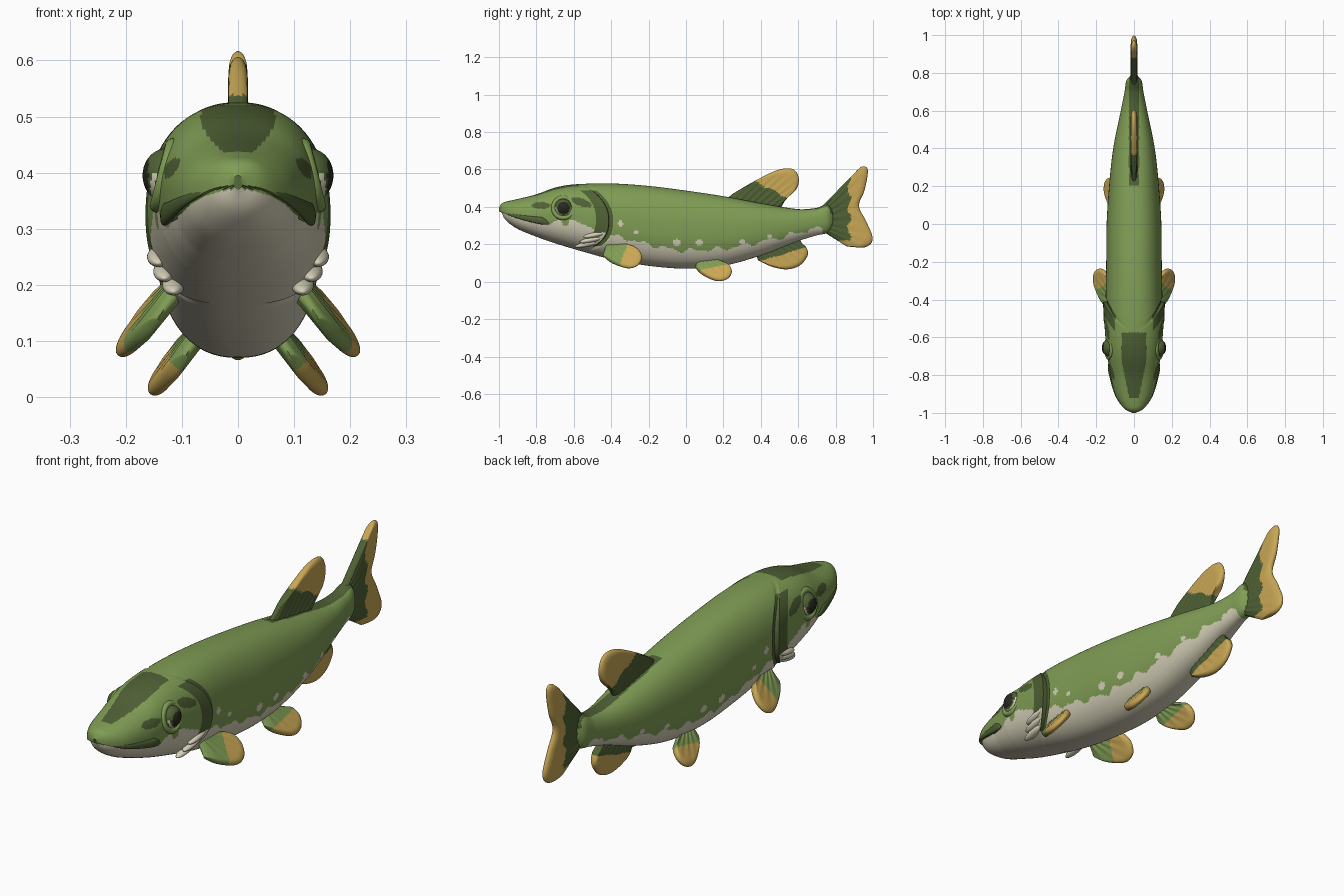
import bpy, bmesh, math
from mathutils import Vector

if "Cube" in bpy.data.objects:
    bpy.data.objects.remove(bpy.data.objects["Cube"])


def material(name, rgb):
    m = bpy.data.materials.new(name)
    m.diffuse_color = (*rgb, 1)
    m.use_nodes = True
    m.node_tree.nodes["Principled BSDF"].inputs["Base Color"].default_value = m.diffuse_color
    return m


GREEN, DARK, CREAM, GOLD, BLACK = range(5)
MATS = [material("leaf green", (0.215, 0.335, 0.09)),
        material("dark green", (0.078, 0.118, 0.035)),
        material("belly cream", (0.67, 0.63, 0.48)),
        material("fin gold", (0.58, 0.385, 0.09)),
        material("pupil black", (0.02, 0.022, 0.015))]


def finish(name, bm, angle=50):
    bmesh.ops.recalc_face_normals(bm, faces=bm.faces)
    for f in bm.faces:
        f.smooth = True
    me = bpy.data.meshes.new(name)
    bm.to_mesh(me)
    bm.free()
    for m in MATS:
        me.materials.append(m)
    me.set_sharp_from_angle(angle=math.radians(angle))
    ob = bpy.data.objects.new(name, me)
    bpy.context.collection.objects.link(ob)
    return ob


def spline(table, t):
    """Smooth value through rows of (position, values...)."""
    t = min(max(t, table[0][0]), table[-1][0])
    i = max(k for k in range(len(table) - 1) if table[k][0] <= t)
    a, b = table[i], table[i + 1]
    p, q = table[max(i - 1, 0)], table[min(i + 2, len(table) - 1)]
    h = b[0] - a[0]
    s = (t - a[0]) / h
    out = []
    for k in range(1, len(a)):
        m0 = (b[k] - p[k]) / (b[0] - p[0]) * h
        m1 = (q[k] - a[k]) / (q[0] - a[0]) * h
        out.append((2*s**3 - 3*s*s + 1)*a[k] + (s**3 - 2*s*s + s)*m0
                   + (3*s*s - 2*s**3)*b[k] + (s**3 - s*s)*m1)
    return out


# Body profile: y, top z, bottom z, half width
BODY = [(-1, .395, .37, .008), (-.985, .419, .338, .042), (-.95, .431, .305, .074),
        (-.9, .442, .275, .1), (-.8, .467, .236, .125), (-.7, .503, .205, .14),
        (-.6, .52, .175, .148), (-.4, .525, .12, .15), (-.2, .512, .085, .147),
        (0, .487, .07, .145), (.2, .457, .085, .132), (.4, .42, .14, .11),
        (.6, .388, .217, .07), (.7, .395, .248, .05), (.76, .415, .263, .04),
        (.785, .385, .295, .02)]
# Edge between the pale belly and the green back; it is the mouth line in front
EDGE = [(-1, .376), (-.89, .338), (-.73, .308), (-.69, .328), (-.62, .333), (-.5, .285),
        (-.42, .255), (-.3, .225), (-.1, .178), (0, .167), (.2, .177), (.3, .192),
        (.5, .235), (.65, .272), (.72, .285)]
SPOTS = [(-.35, .31, .014), (-.265, .265, .013), (-.05, .208, .02), (.07, .21, .019),
         (.3, .212, .014), (.445, .242, .013), (.56, .255, .012), (.67, .268, .016)]


def body_point(y0, t):
    # rings bend forward around the gill so the gill cover has a curved edge
    y = y0 - .15 * math.exp(-((y0 + .42) / .22) ** 2) * math.sin(t) ** 2
    top, bot, w = spline(BODY, y)
    c, s = math.cos(t), math.sin(t)
    if -.72 < y0 < -.412:
        w *= 1 + .10 * ((y0 + .72) / .31) ** 1.5 * c * c
    elif -.412 <= y0 < -.39:
        w *= .96
    x = w * math.copysign(abs(c) ** .87, c)
    z = (top + bot) / 2 + (top - bot) / 2 * math.copysign(abs(s) ** .87, s)
    if y < -.7 and z < spline(EDGE, y)[0]:       # lower jaw set inside the upper
        inset = min(1, (-.7 - y) / .12)
        x *= 1 - .07 * inset
        y += .014 * inset
    return Vector((x, y, z))


def body_colour(c, y0):
    x, y, z = abs(c.x), c.y, c.z
    if -.478 < y0 < -.395 and .262 < z < .49:
        return DARK                              # gill rim
    if -.415 < y0 < -.39 and .19 < z < .49:
        return DARK                              # gill slit
    if -.92 < y < -.575 and z > .4 and x < min(.066, .026 + (y + .92) * .2):
        return DARK                              # crown patch
    if y > .2 and z > .36 and x < .027:
        return DARK                              # stripe along the rear back
    if math.hypot((y + .775) / .05, (z - .408) / .018) < 1 and x > .05:
        return DARK                              # nostril patch
    if math.hypot((y + .56) / .055, (z - .425 + (y + .56) * .3) / .022) < 1 and x > .05:
        return DARK                              # streak behind eye
    if math.hypot(y + .645, z - .32) < .02:
        return GREEN                             # cheek spot
    e = spline(EDGE, y)[0]
    if y > -.4:
        e += .009 * math.sin(y * 47) + .005 * math.sin(y * 83)
    if y < .73 and z < e:
        return CREAM
    if any(math.hypot(y - a, z - b) < r for a, b, r in SPOTS):
        return CREAM
    return GREEN


N = 160
ys = [-1, -.996, -.991] + [-.985 + i * .008 for i in range(72)] + [-.413, -.411]
ys += [-.405 + i * .008 for i in range(148)] + [.78, .785]
bm = bmesh.new()
rings = [[bm.verts.new(body_point(y, 2 * math.pi * k / N)) for k in range(N)] for y in ys]
for i in range(len(rings) - 1):
    for k in range(N):
        f = bm.faces.new((rings[i][k], rings[i][(k + 1) % N],
                          rings[i + 1][(k + 1) % N], rings[i + 1][k]))
        f.material_index = body_colour(f.calc_center_median(), (ys[i] + ys[i + 1]) / 2)
for r in (rings[0], rings[-1]):
    bm.faces.new(r)
finish("body", bm)


def fin(name, base, tip, thick, is_gold, place, inner=DARK, rays=9):
    """Lens-shaped fin between a base line and a tip curve of (y, z) points."""
    nu, nv = 56, 26
    rows = [(i / (len(tip) - 1), *p) for i, p in enumerate(tip)]
    bm = bmesh.new()
    for side in (1, -1):
        grid, flat = [], []
        for i in range(nu + 1):
            u = i / nu
            a = Vector(base[0]).lerp(Vector(base[1]), u)
            b = Vector(spline(rows, u))
            col, fl = [], []
            for j in range(nv + 1):
                v = 1 - (1 - j / nv) ** 1.5
                p = a.lerp(b, v)
                rim = min(1, 5 * u, 5 * (1 - u), 6 * (1 - v))
                h = thick * math.sqrt(max(0, 1 - (1 - rim) ** 2))
                h *= 1 + .12 * math.cos(u * rays * 2 * math.pi) * (1 - v)
                col.append(bm.verts.new(place(p.x, p.y, side * h)))
                fl.append((p.x, p.y, v))
            grid.append(col)
            flat.append(fl)
        for i in range(nu):
            for j in range(nv):
                f = bm.faces.new((grid[i][j], grid[i + 1][j], grid[i + 1][j + 1], grid[i][j + 1]))
                y, z, v = [(p + q) / 2 for p, q in zip(flat[i][j], flat[i + 1][j + 1])]
                f.material_index = GOLD if is_gold(y, z, v) else inner
    bmesh.ops.remove_doubles(bm, verts=bm.verts, dist=.0004)
    return finish(name, bm, 70)


def upright(y, z, h):
    return Vector((h, y, z))


# Fins on the centre line
fin("tail_fin", [(.73, .405), (.73, .27)],
    [(.885, .565), (.94, .615), (.972, .595), (.955, .49), (.925, .405), (.965, .32),
     (.998, .23), (.96, .185), (.86, .188)], .017,
    lambda y, z, v: y > .872 + .01 * math.sin(z * 60) or z < .222, upright)
fin("dorsal_fin", [(.2, .43), (.5, .38)],
    [(.25, .47), (.37, .54), (.49, .597), (.57, .602), (.603, .555), (.59, .495), (.535, .445)],
    .017, lambda y, z, v: z > .535 - .5 * (y - .37) + .006 * math.sin(y * 70), upright)
fin("anal_fin", [(.37, .16), (.6, .24)],
    [(.385, .115), (.46, .08), (.54, .066), (.61, .088), (.65, .14), (.645, .18), (.62, .205)],
    .017, lambda y, z, v: z < .112 + .3 * (y - .4) and v > .35, upright)


def ellipsoid(name, centre, size, rule, tilt=0):
    bm = bmesh.new()
    bmesh.ops.create_uvsphere(bm, u_segments=48, v_segments=32, radius=1)
    for f in bm.faces:
        f.material_index = rule(f.calc_center_median())
    for v in bm.verts:
        p = Vector((v.co.x * size[0], v.co.y * size[1], v.co.z * size[2]))
        c, s = math.cos(tilt), math.sin(tilt)
        v.co = Vector(centre) + Vector((p.x, p.y * c - p.z * s, p.y * s + p.z * c))
    return finish(name, bm)


def ring(name, sx, centre, major, minor, mat):
    bm = bmesh.new()
    g = [[bm.verts.new((sx * (centre[0] + minor * 1.2 * math.sin(b) - .25 * major * math.sin(a)),
                        centre[1] + (major + minor * math.cos(b)) * math.cos(a),
                        centre[2] + (major + minor * math.cos(b)) * math.sin(a)))
          for b in [k * math.pi / 6 for k in range(12)]]
         for a in [k * math.pi / 20 for k in range(40)]]
    for i in range(40):
        for k in range(12):
            f = bm.faces.new((g[i][k], g[(i + 1) % 40][k],
                              g[(i + 1) % 40][(k + 1) % 12], g[i][(k + 1) % 12]))
            f.material_index = mat
    return finish(name, bm)


# Paired parts, once for each side
for side, sx in (("right", 1), ("left", -1)):
    def pectoral(y, z, h):
        return Vector((sx * (.105 + .75 * (.2 - z) + .14 * (y + .4) + h * .75), y, z + h * .65))

    def pelvic(y, z, h):
        return Vector((sx * (.08 + .72 * (.1 - z) + .1 * (y - .1) + h * .75), y, z + h * .65))

    fin(side + "_pectoral_fin", [(-.43, .19), (-.37, .215)],
        [(-.445, .14), (-.39, .1), (-.31, .074), (-.255, .09), (-.236, .135),
         (-.265, .175), (-.34, .19)], .016,
        lambda y, z, v: y > -.335 + .4 * (z - .13), pectoral, GREEN, 6)
    fin(side + "_pelvic_fin", [(.06, .12), (.15, .12)],
        [(.05, .075), (.095, .035), (.165, .006), (.22, .016), (.245, .05), (.23, .085),
         (.18, .1)], .016, lambda y, z, v: z < .062 + .2 * (y - .12) and v > .35,
        pelvic, GREEN, 6)

    # Eye: ball with dark pupil, pale crescent below and green lid ring
    ellipsoid(side + "_eye", (sx * .128, -.655, .395), (.042, .048, .048),
              lambda d: BLACK if math.hypot(d.y, d.z) < .66 else CREAM
              if .76 < math.hypot(d.y, d.z) < .9 and d.z < .1 else DARK)
    ring(side + "_eyelid", sx, (.128, -.655, .395), .054, .013, GREEN)

    # Gill folds under the cheek
    for n, (x, y, z, ln) in enumerate([(.142, -.49, .25, .06), (.131, -.505, .224, .065),
                                       (.115, -.53, .2, .065)]):
        ellipsoid(f"{side}_gill_fold_{n + 1}", (sx * x, y, z), (.02, ln, .014),
                  lambda d: CREAM, .2)

    # Dark upper lip, thickest at the mouth corner
    bm = bmesh.new()
    tube = []
    for i in range(25):
        y = -.96 + .225 * i / 24
        r = .004 + .019 * (i / 24) ** .8
        r *= math.sqrt(max(0.02, min(1, (24 - i) / 4)))
        w = spline(BODY, y)[2]
        z = spline(EDGE, y)[0] + r * .7
        tube.append([bm.verts.new((sx * (w - .002 + .5 * r * math.cos(a)), y, z + r * math.sin(a)))
                     for a in [k * math.pi / 8 for k in range(16)]])
    for a, b in zip(tube, tube[1:]):
        for k in range(16):
            bm.faces.new((a[k], a[(k + 1) % 16], b[(k + 1) % 16], b[k])).material_index = DARK
    for e in (tube[0], tube[-1]):
        bm.faces.new(e).material_index = DARK
    finish(side + "_upper_lip", bm)
